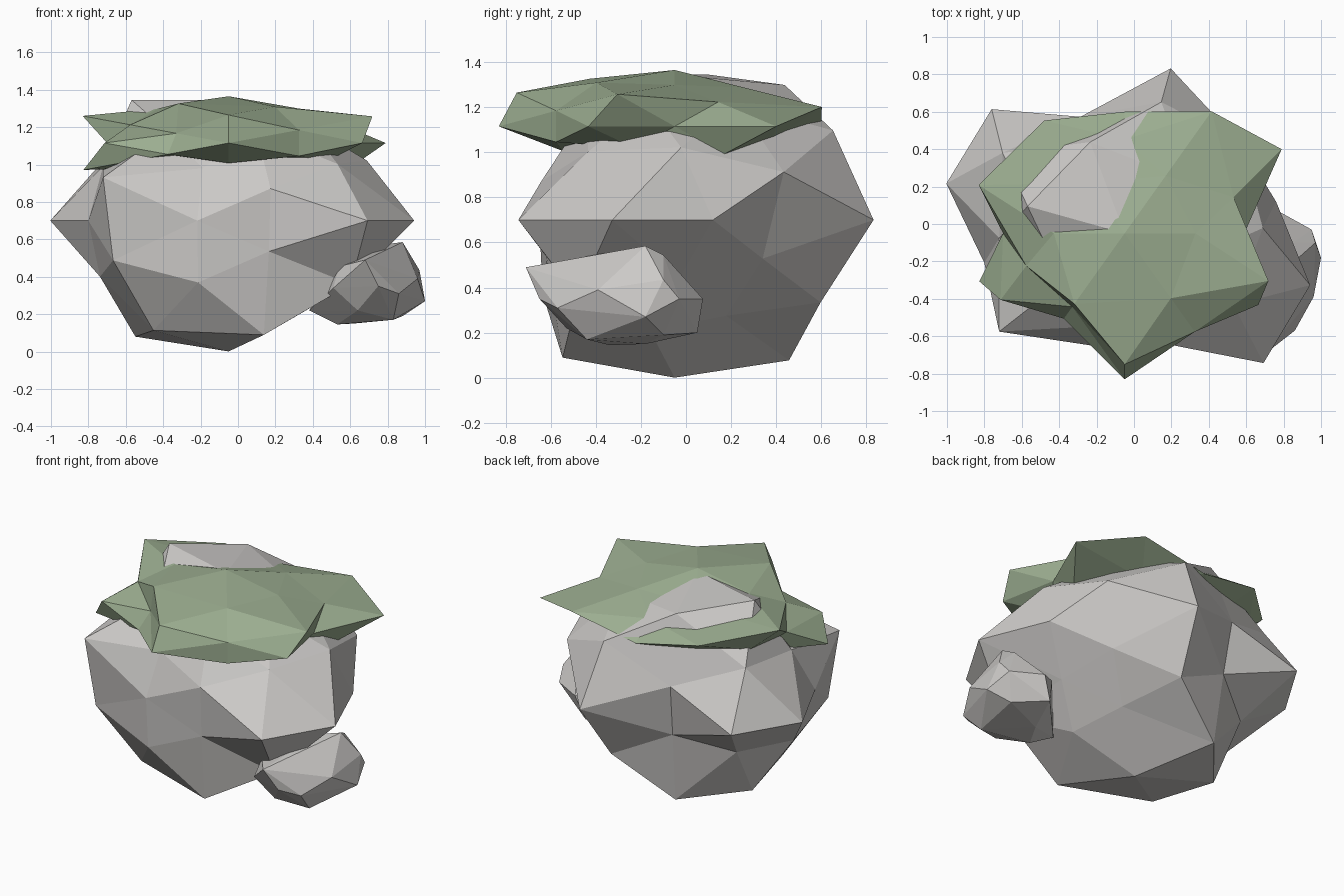
import bpy, bmesh, math
from itertools import product
from mathutils import Vector, Matrix


def material(name, rgb):
    m = bpy.data.materials.new(name)
    m.diffuse_color = (*rgb, 1.0)
    return m


STONE = material("stone grey", (0.60, 0.585, 0.57))
MOSS = material("moss green", (0.33, 0.42, 0.28))


def sphere_directions():
    """The 42 corner directions of a once-subdivided icosahedron, by family."""
    a, b = 0.8507, 0.5257
    p, q, r = 0.809, 0.309, 0.5
    families = [(1, 0, 0), (0, 1, 0), (0, 0, 1), (a, b, 0), (0, a, b), (b, 0, a),
                (p, q, r), (r, p, q), (q, r, p)]
    out = []
    for x, y, z in families:
        for sz, sy, sx in product(*[(1, -1) if c else (1,) for c in (z, y, x)]):
            out.append(Vector((x * sx, y * sy, z * sz)))
    return out


def finish(name, bm, mat):
    bmesh.ops.recalc_face_normals(bm, faces=bm.faces)
    me = bpy.data.meshes.new(name)
    bm.to_mesh(me)
    bm.free()
    me.materials.append(mat)
    ob = bpy.data.objects.new(name, me)
    bpy.context.collection.objects.link(ob)
    return ob


def lumpy_sphere(name, mat, centre, scale, turn, radii):
    """Faceted sphere, each corner pushed in or out, then squashed and turned."""
    bm = bmesh.new()
    verts = [bm.verts.new(d) for d in sphere_directions()]
    bmesh.ops.convex_hull(bm, input=verts)
    place = (Matrix.Translation(centre) @ Matrix.Rotation(math.radians(turn), 4, 'Z')
             @ Matrix.Diagonal((*scale, 1)))
    for v, f in zip(verts, radii):
        v.co = place @ (v.co * f)
    return finish(name, bm, mat)


def hull(name, mat, points):
    bm = bmesh.new()
    verts = [bm.verts.new(p) for p in points]
    bmesh.ops.convex_hull(bm, input=verts)
    bmesh.ops.delete(bm, geom=[v for v in bm.verts if not v.link_faces], context='VERTS')
    return finish(name, bm, mat)


# Main boulder
lumpy_sphere("boulder", STONE, (-0.05, -0.05, 0.70), (1, 0.84, 0.74), -15.6, [
    1.03, 0.99, 1.09, 0.743, 0.87, 0.945,
    0.863, 1.015, 1.06, 0.80,
    1.02, 0.72, 0.94, 0.85,
    0.82, 1.025, 0.78, 0.985,
    0.87, 0.92, 0.82, 0.79, 0.70, 0.75, 0.92, 0.81,
    0.93, 0.79, 0.75, 1.01, 0.75, 0.72, 0.72, 0.93,
    0.86, 1.00, 0.80, 0.80, 0.71, 1.04, 1.02, 0.98])

# Jagged moss cap
lumpy_sphere("moss_cap", MOSS, (-0.05, -0.05, 1.115), (1, 0.867, 0.30), 0, [
    0.64, 0.65, 0.75, 0.90, 0.833, 0.40,
    0.987, 0.72, 0.84, 0.78,
    0.68, 0.95, 0.55, 0.68,
    0.72, 0.72, 0.50, 0.50,
    0.72, 0.965, 0.95, 0.65, 0.82, 0.65, 0.65, 0.96,
    0.93, 0.86, 0.75, 0.56, 0.62, 0.60, 0.75, 0.65,
    0.71, 0.62, 0.80, 0.87, 0.40, 0.40, 0.40, 0.40])

# Small stone leaning on the right side
hull("small_stone", STONE, [
    (0.68, -0.71, 0.49), (0.75, -0.65, 0.35), (0.86, -0.57, 0.31), (0.51, -0.56, 0.34),
    (0.54, -0.52, 0.455), (0.38, -0.30, 0.22), (0.53, -0.34, 0.145), (0.83, -0.44, 0.17),
    (1.00, -0.18, 0.27), (0.95, -0.03, 0.35), (0.97, -0.10, 0.435), (0.88, -0.18, 0.585),
    (0.96, -0.39, 0.39), (0.76, -0.25, 0.57), (0.76, 0.075, 0.35), (0.70, 0.05, 0.20),
    (0.60, -0.05, 0.42), (0.64, -0.53, 0.22), (0.62, -0.18, 0.15), (0.85, -0.10, 0.545),
    (0.88, -0.10, 0.19), (0.66, -0.24, 0.52)])
